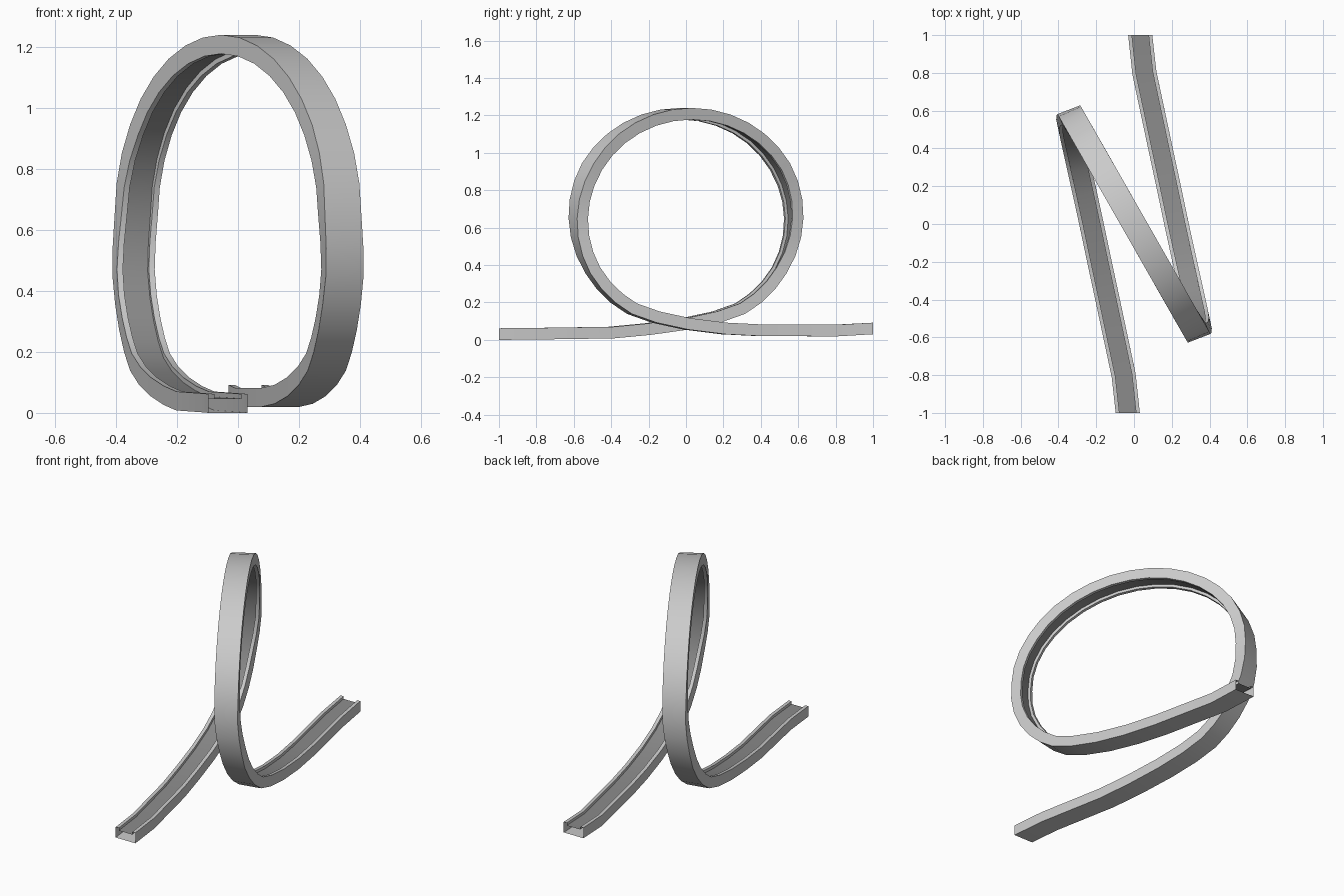
import bpy, bmesh, math
from mathutils import Vector

if "Cube" in bpy.data.objects:
    bpy.data.objects.remove(bpy.data.objects["Cube"])


def material(name, v):
    m = bpy.data.materials.new(name)
    m.diffuse_color = (v, v, v, 1)
    m.use_nodes = True
    m.node_tree.nodes["Principled BSDF"].inputs["Base Color"].default_value = m.diffuse_color
    return m


# Half of the path (outer surface centre): run-out at the back, up to the loop top
def half(end_z):
    pts = [(0.033, 1.0, end_z[0], 0), (0.055, 0.8, end_z[1], 9),
           (0.14, 0.4, end_z[2], 12), (0.183, 0.2, end_z[3], 12),
           (0.225, 0.0, 0.055, 12), (0.262, -0.17, 0.092, 12)]
    for a in range(-60, 91, 10):
        r = math.radians(a)
        y, z = -0.605 * math.cos(r), 0.65 + 0.59 * math.sin(r)
        x = min(0.225 - 0.22 * y, 0.35) if a < 0 else -0.57 * y
        pts.append((x, y, z, max(12, min(30, 21 + 0.3 * a))))
    return pts


back = half((0.03, 0.019, 0.02, 0.03))
front = half((0.0, 0.002, 0.008, 0.027))
# The front half is the back half turned 180 degrees about z
path = back + [(-x, -y, z, a) for x, y, z, a in reversed(front[:-1])]
points = [Vector(p[:3]) for p in path]

# Hollow track profile: (across, inward), with a shallow groove on the inner side
W, H, RIM, DEPTH = 0.064, 0.062, 0.02, 0.016
profile = [(-W, 0), (W, 0), (W, H), (W - RIM, H), (W - RIM, H - DEPTH),
           (-W + RIM, H - DEPTH), (-W + RIM, H), (-W, H)]
FLOOR = 4

bm = bmesh.new()
rings = []
last = len(path) - 1
for i, p in enumerate(points):
    t = (points[min(i + 1, last)] - points[max(i - 1, 0)]).normalized()
    yaw = math.radians(path[i][3])
    w = Vector((math.cos(yaw), math.sin(yaw), 0))
    if i in (0, last):
        n = Vector((0, 0, 1))          # square-cut ends
    else:
        n = t.cross(w).normalized()
    rings.append([bm.verts.new(p + w * a + n * b) for a, b in profile])

k = len(profile)
for r0, r1 in zip(rings, rings[1:]):
    for j in range(k):
        f = bm.faces.new((r0[j], r0[(j + 1) % k], r1[(j + 1) % k], r1[j]))
        f.material_index = 1 if j == FLOOR else 0
bm.normal_update()
# Make the outer surface at the first segment face down
f0 = rings[0][0].link_faces
bottom = [f for f in f0 if rings[0][1] in f.verts][0]
if bottom.normal.z > 0:
    bmesh.ops.reverse_faces(bm, faces=bm.faces[:])

mesh = bpy.data.meshes.new("loop_track")
bm.to_mesh(mesh)
bm.free()
mesh.materials.append(material("light grey", 0.6))
mesh.materials.append(material("dark grey floor", 0.26))
track = bpy.data.objects.new("loop_track", mesh)
bpy.context.collection.objects.link(track)
bpy.context.view_layer.objects.active = track
track.select_set(True)
bpy.ops.object.shade_smooth_by_angle(angle=math.radians(30))
